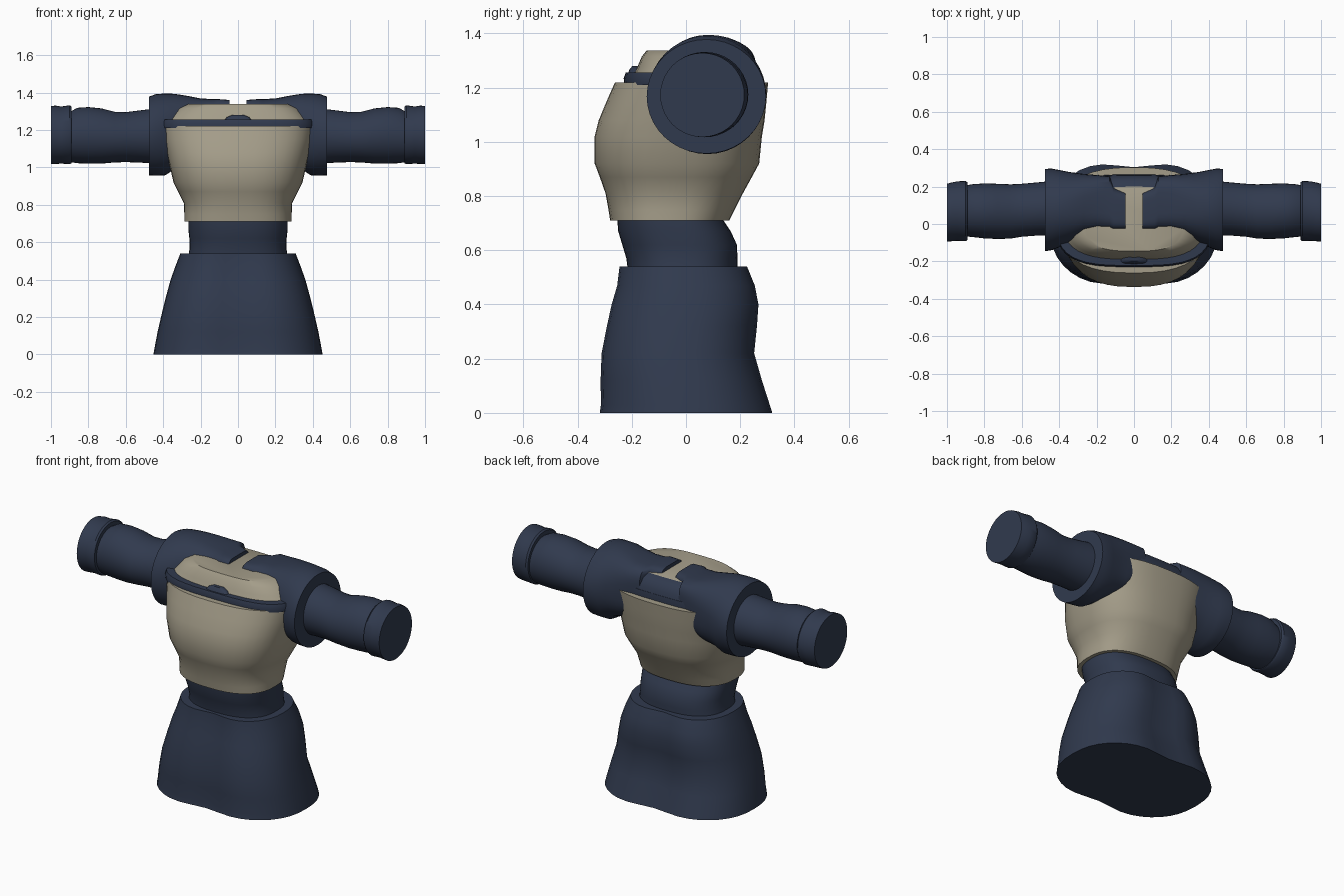
import bpy, bmesh, math


def material(name, rgb):
    m = bpy.data.materials.new(name)
    m.diffuse_color = (*rgb, 1)
    return m


NAVY = material("navy cloth", (0.030, 0.042, 0.076))
BEIGE = material("beige cloth", (0.37, 0.335, 0.25))
SIDES = 40


def power(v, n):
    return math.copysign(abs(v) ** (2 / n), v)


def oval(u0, u1, v0, v1, n):
    """Rounded outline spanning u0..u1 and v0..v1; larger n is squarer."""
    for i in range(SIDES):
        a = 2 * math.pi * i / SIDES
        yield ((u0 + u1) / 2 + (u1 - u0) / 2 * power(math.cos(a), n),
               (v0 + v1) / 2 + (v1 - v0) / 2 * power(math.sin(a), n))


def loft(name, rings, mats, rule=None, angle=40):
    """Skin a stack of rings, close both ends and shade smoothly."""
    bm = bmesh.new()
    rows = [[bm.verts.new(p) for p in ring] for ring in rings]
    for a, b in zip(rows, rows[1:]):
        for i in range(SIDES):
            j = (i + 1) % SIDES
            bm.faces.new((a[i], a[j], b[j], b[i]))
    bm.faces.new(rows[0])
    bm.faces.new(rows[-1])
    bmesh.ops.recalc_face_normals(bm, faces=bm.faces)
    if rule:
        for f in bm.faces:
            f.material_index = rule(f.calc_center_median())
    me = bpy.data.meshes.new(name)
    bm.to_mesh(me)
    bm.free()
    for m in mats:
        me.materials.append(m)
    ob = bpy.data.objects.new(name, me)
    bpy.context.collection.objects.link(ob)
    bpy.ops.object.select_all(action='DESELECT')
    ob.select_set(True)
    bpy.context.view_layer.objects.active = ob
    bpy.ops.object.shade_smooth_by_angle(angle=math.radians(angle))
    return ob


def upright(profile, n=2.5, pinch=0):
    """Rings from (z, half width, front y, back y); pinch dents front and back."""
    rings = []
    for z, w, y0, y1 in profile:
        mid = (y0 + y1) / 2
        ring = []
        for x, y in oval(-w, w, y0, y1, n):
            dent = 1 - pinch * math.exp(-(x / (0.35 * w)) ** 2)
            ring.append((x, mid + (y - mid) * dent, z))
        rings.append(ring)
    return rings


def sideways(profile, side):
    """Rings from (x, y0, y1, z0, z1, squareness) along the arm."""
    return [[(side * x, y, z) for y, z in oval(y0, y1, z0, z1, n)]
            for x, y0, y1, z0, z1, n in profile]


# Flared skirt with a slightly pinched outline
loft("skirt", upright([
    (0.00, 0.452, -0.345, 0.345), (0.03, 0.447, -0.34, 0.335),
    (0.12, 0.43, -0.34, 0.305), (0.22, 0.407, -0.335, 0.275),
    (0.32, 0.382, -0.315, 0.285), (0.40, 0.36, -0.297, 0.29),
    (0.47, 0.335, -0.275, 0.275), (0.54, 0.308, -0.265, 0.245)],
    2.4, 0.12), [NAVY])

# Waist under the jacket
loft("waist", upright([
    (0.53, 0.265, -0.215, 0.19), (0.57, 0.258, -0.22, 0.19),
    (0.62, 0.26, -0.235, 0.188), (0.67, 0.266, -0.25, 0.165),
    (0.73, 0.265, -0.255, 0.125)], 2.5), [NAVY])

# Jacket body
loft("jacket", upright([
    (0.71, 0.287, -0.28, 0.16), (0.75, 0.287, -0.286, 0.18),
    (0.81, 0.29, -0.297, 0.21), (0.87, 0.32, -0.318, 0.243),
    (0.92, 0.345, -0.337, 0.27), (1.02, 0.368, -0.337, 0.28),
    (1.08, 0.382, -0.322, 0.29), (1.15, 0.40, -0.293, 0.297),
    (1.22, 0.415, -0.262, 0.303)], 2.5), [BEIGE])

# Dark band along the chest opening
loft("chest_band", upright([
    (1.21, 0.415, -0.228, 0.265), (1.235, 0.417, -0.23, 0.265),
    (1.256, 0.412, -0.222, 0.262)], 3.2), [NAVY])

# Raised yoke, dark at the nape
loft("yoke", upright([
    (1.25, 0.385, -0.192, 0.262), (1.28, 0.36, -0.178, 0.255),
    (1.315, 0.325, -0.163, 0.235), (1.338, 0.27, -0.145, 0.20)], 3.0),
    [BEIGE, NAVY], lambda c: int(c.y > 0.19))

# Small clasp on the band
loft("clasp", upright([
    (1.25, 0.075, -0.215, -0.175), (1.268, 0.06, -0.208, -0.17),
    (1.28, 0.03, -0.198, -0.165)], 3), [NAVY])

for side, word in ((-1, "left"), (1, "right")):
    # Shoulder cap widening towards the sleeve
    loft("shoulder_" + word, sideways([
        (0.045, -0.03, 0.17, 1.15, 1.36, 5), (0.11, -0.032, 0.20, 1.12, 1.365, 5),
        (0.13, -0.032, 0.255, 1.10, 1.365, 4), (0.20, -0.035, 0.262, 1.06, 1.368, 3.6),
        (0.27, -0.06, 0.268, 1.02, 1.382, 2.8), (0.34, -0.10, 0.277, 0.99, 1.393, 2.3),
        (0.39, -0.12, 0.287, 0.957, 1.395, 2.1), (0.44, -0.14, 0.296, 0.955, 1.391, 2),
        (0.475, -0.145, 0.295, 0.957, 1.378, 2)], side), [NAVY])
    # Sleeve
    loft("sleeve_" + word, sideways([
        (0.44, -0.06, 0.23, 1.02, 1.315, 2), (0.52, -0.062, 0.222, 1.025, 1.305, 2),
        (0.60, -0.068, 0.215, 1.028, 1.295, 2), (0.66, -0.078, 0.212, 1.026, 1.297, 2),
        (0.73, -0.08, 0.215, 1.02, 1.315, 2), (0.80, -0.077, 0.217, 1.02, 1.322, 2),
        (0.86, -0.07, 0.213, 1.022, 1.318, 2), (0.91, -0.065, 0.205, 1.03, 1.29, 2)],
        side), [NAVY])
    # Cuff
    loft("cuff_" + word, sideways([
        (0.89, -0.085, 0.222, 1.022, 1.325, 2), (0.90, -0.092, 0.23, 1.017, 1.332, 2),
        (0.945, -0.09, 0.228, 1.02, 1.325, 2), (0.975, -0.092, 0.222, 1.018, 1.33, 2),
        (1.0, -0.095, 0.215, 1.018, 1.328, 2)], side), [NAVY])
